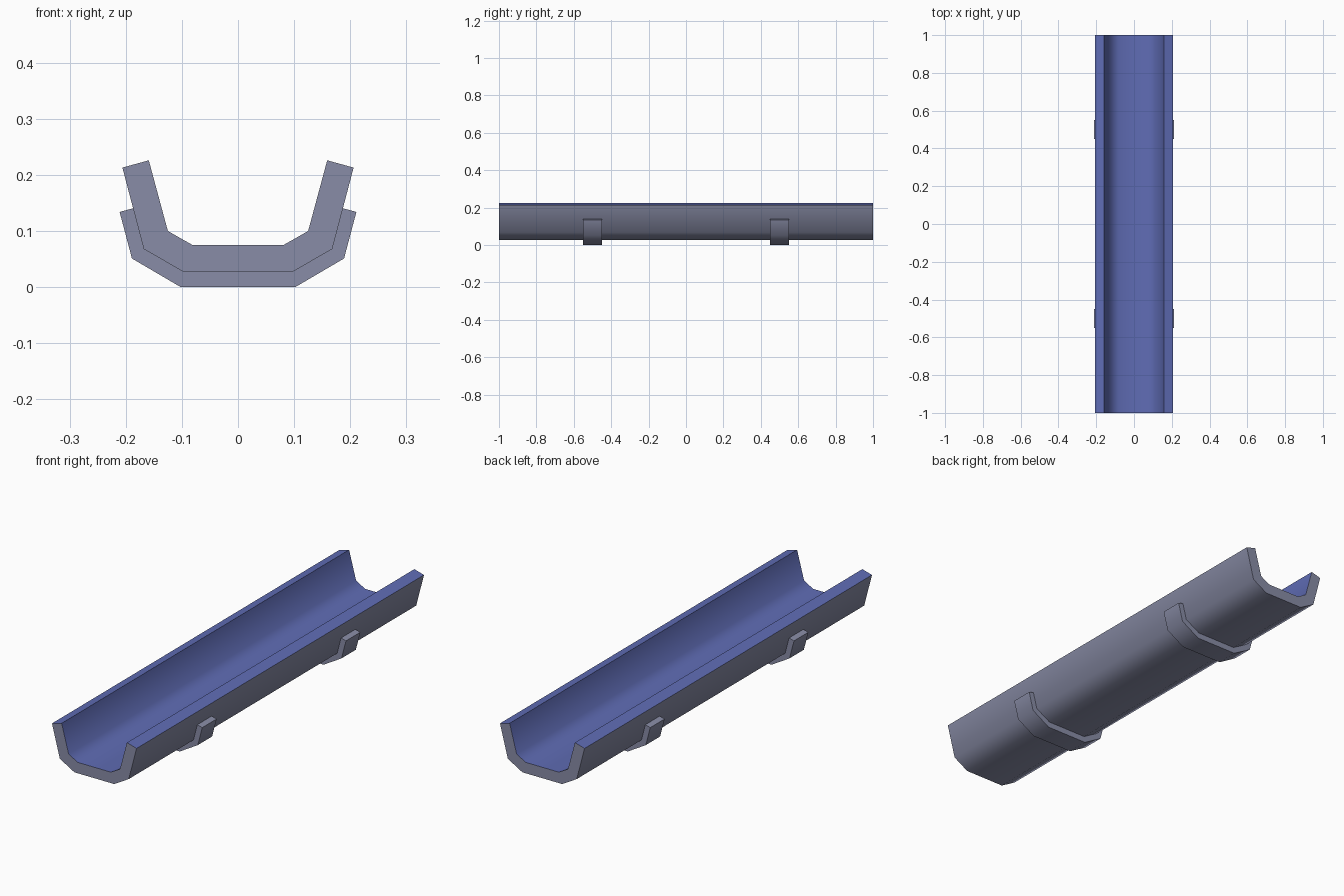
import bpy, bmesh, math

if "Cube" in bpy.data.objects:
    bpy.data.objects.remove(bpy.data.objects["Cube"])


def material(name, rgb):
    m = bpy.data.materials.new(name)
    m.diffuse_color = (*rgb, 1)
    m.use_nodes = True
    m.node_tree.nodes["Principled BSDF"].inputs["Base Color"].default_value = m.diffuse_color
    return m


grey = material("stone grey", (0.25, 0.265, 0.385))
blue = material("water blue", (0.115, 0.15, 0.46))


def extrude_channel(name, inner, outer, y0, y1, mats, lining=False):
    """Mirror half profiles (listed centre to rim) and extrude them along y."""
    def full(half):
        return [(-x, z) for x, z in reversed(half)] + half
    a, b = full(inner), full(outer)
    n = len(a)
    bm = bmesh.new()
    ring = [[(bm.verts.new((ax, y, az)), bm.verts.new((bx, y, bz)))
             for (ax, az), (bx, bz) in zip(a, b)] for y in (y0, y1)]
    f, k = ring
    for i in range(n - 1):
        # inside, outside and the two end caps of each profile segment
        top = bm.faces.new((f[i][0], f[i+1][0], k[i+1][0], k[i][0]))
        top.material_index = int(lining)
        bm.faces.new((f[i][1], k[i][1], k[i+1][1], f[i+1][1]))
        for r in ring:
            bm.faces.new((r[i][0], r[i][1], r[i+1][1], r[i+1][0]))
    for i in (0, n - 1):
        # rims
        rim = bm.faces.new((f[i][0], f[i][1], k[i][1], k[i][0]))
        rim.material_index = int(lining)
    bmesh.ops.recalc_face_normals(bm, faces=bm.faces)
    me = bpy.data.meshes.new(name)
    bm.to_mesh(me)
    bm.free()
    for m in mats:
        me.materials.append(m)
    ob = bpy.data.objects.new(name, me)
    bpy.context.collection.objects.link(ob)
    bpy.ops.object.select_all(action='DESELECT')
    ob.select_set(True)
    bpy.context.view_layer.objects.active = ob
    bpy.ops.object.shade_smooth_by_angle(angle=math.radians(60))
    return ob


# Open trough with a blue lining
trough_in = [(0.081, 0.075), (0.125, 0.1), (0.159, 0.226)]
trough_out = [(0.097, 0.027), (0.168, 0.068), (0.206, 0.213)]
extrude_channel("trough", trough_in, trough_out, -1, 1, (grey, blue), True)

# Two straps hugging the underside
strap_in = [(0.096, 0.029), (0.166, 0.069), (0.185, 0.141)]
strap_out = [(0.102, 0.0), (0.189, 0.051), (0.211, 0.134)]
for side, y in (("front", -0.5), ("back", 0.5)):
    extrude_channel(side + "_strap", strap_in, strap_out, y - 0.05, y + 0.05, (grey,))
